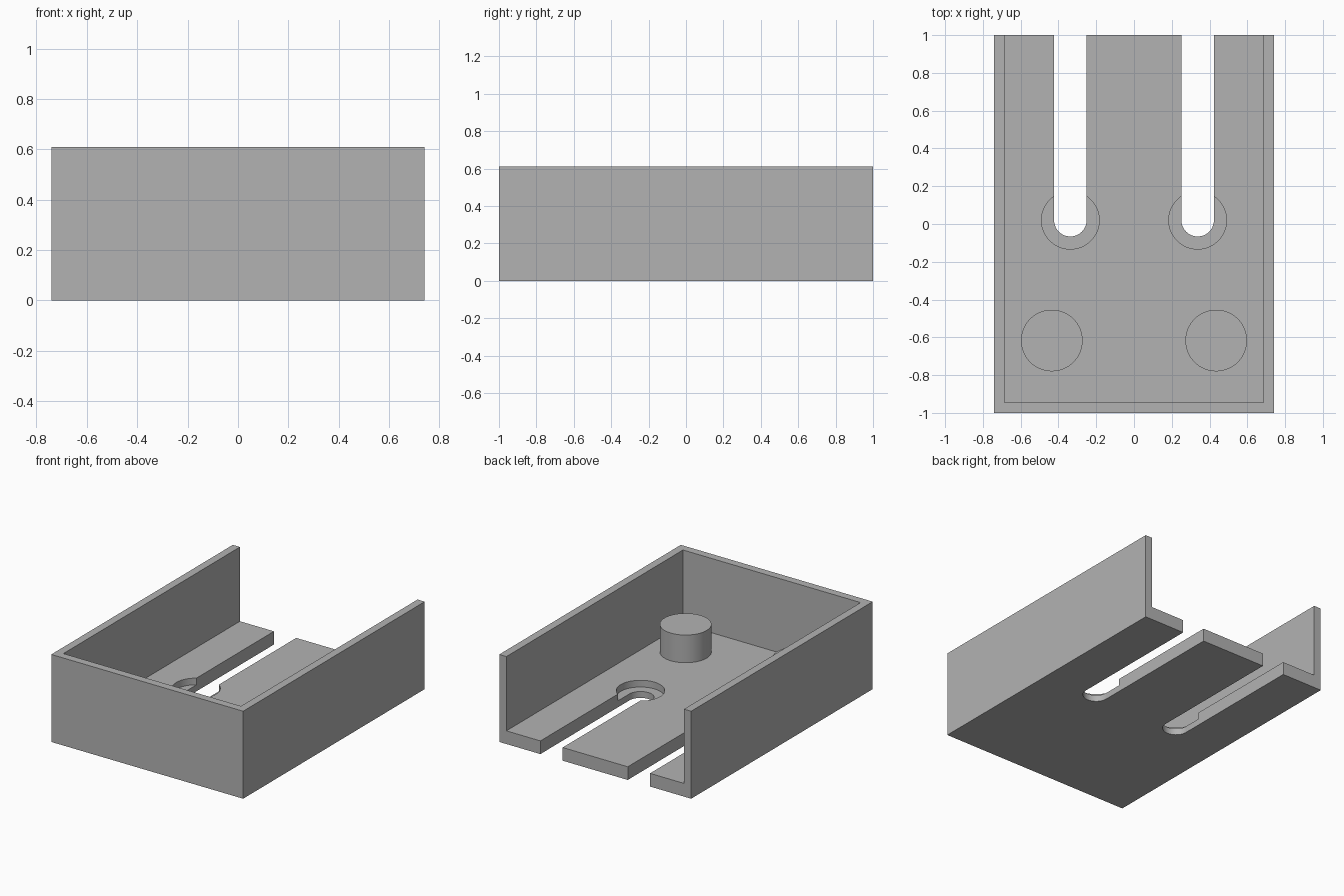
import bpy
import math

if "Cube" in bpy.data.objects:
    bpy.data.objects.remove(bpy.data.objects["Cube"], do_unlink=True)

WIDTH, LENGTH, HEIGHT = 1.48, 2.0, 0.61
WALL, FLOOR = 0.055, 0.092
SLOT_X, SLOT_Y, SLOT_R = 0.337, 0.02, 0.086
RECESS_R, RECESS_DEPTH = 0.153, 0.047
PEG_X, PEG_Y, PEG_R, PEG_TOP = 0.435, -0.617, 0.163, 0.285

grey = bpy.data.materials.new("plain grey")
grey.use_nodes = True
colour = (0.45, 0.45, 0.45, 1)
grey.diffuse_color = colour
grey.node_tree.nodes["Principled BSDF"].inputs["Base Color"].default_value = colour


def box(name, low, high):
    centre = [(a + b) / 2 for a, b in zip(low, high)]
    bpy.ops.mesh.primitive_cube_add(size=1, location=centre)
    ob = bpy.context.object
    ob.name = name
    ob.scale = [b - a for a, b in zip(low, high)]
    bpy.ops.object.transform_apply(location=True, rotation=False, scale=True)
    ob.data.materials.append(grey)
    return ob


def cylinder(name, x, y, radius, bottom, top):
    bpy.ops.mesh.primitive_cylinder_add(
        vertices=64, radius=radius, depth=top - bottom,
        location=(x, y, (bottom + top) / 2))
    ob = bpy.context.object
    ob.name = name
    ob.data.materials.append(grey)
    return ob


def cut(target, cutter):
    cutter.hide_render = True
    mod = target.modifiers.new("cut", "BOOLEAN")
    mod.operation = "DIFFERENCE"
    mod.solver = "EXACT"
    mod.object = cutter
    bpy.context.view_layer.objects.active = target
    bpy.ops.object.modifier_apply(modifier=mod.name)
    bpy.data.objects.remove(cutter, do_unlink=True)


def smooth(ob):
    bpy.ops.object.select_all(action="DESELECT")
    ob.select_set(True)
    bpy.context.view_layer.objects.active = ob
    bpy.ops.object.shade_smooth_by_angle(angle=math.radians(30))


# Tray with three walls, open at the top and back
half_w, half_l = WIDTH / 2, LENGTH / 2
tray = box("tray", (-half_w, -half_l, 0), (half_w, half_l, HEIGHT))
cut(tray, box("cavity", (-half_w + WALL, -half_l + WALL, FLOOR),
              (half_w - WALL, half_l + 0.5, HEIGHT + 0.5)))

for side, label in ((1, "left"), (-1, "right")):
    x = side * SLOT_X
    # Keyhole slot: round end, straight run to the back, shallow round recess
    cut(tray, cylinder("slot_end", x, SLOT_Y, SLOT_R, -0.1, 0.2))
    cut(tray, box("slot_run", (x - SLOT_R, SLOT_Y, -0.1),
                  (x + SLOT_R, half_l + 0.1, 0.2)))
    cut(tray, cylinder("recess", x, SLOT_Y, RECESS_R, FLOOR - RECESS_DEPTH, 0.2))
    # Round peg standing on the floor
    smooth(cylinder(label + "_peg", side * PEG_X, PEG_Y, PEG_R, FLOOR, PEG_TOP))

smooth(tray)
